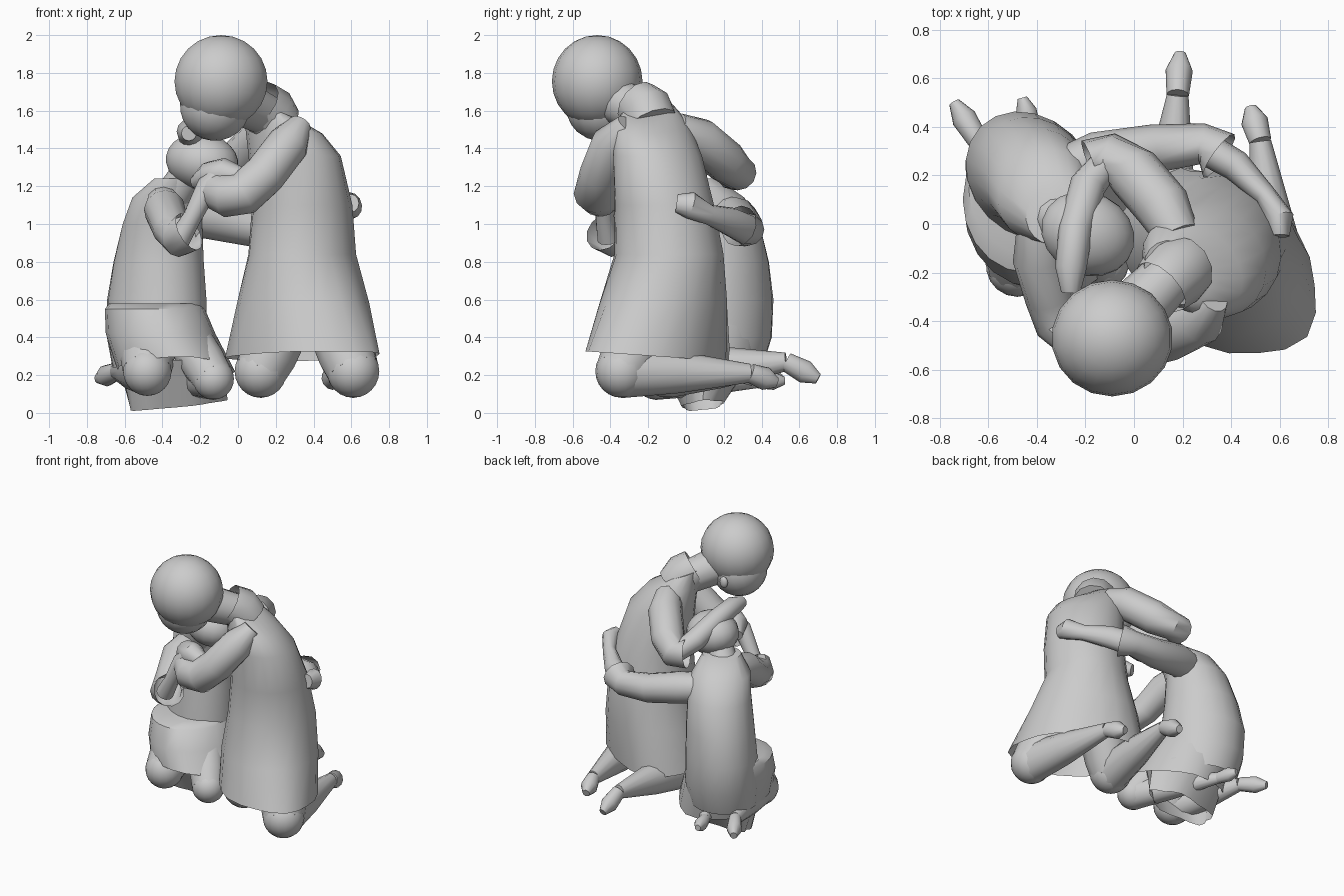
import bpy, bmesh, math
from mathutils import Vector, Matrix

if "Cube" in bpy.data.objects:
    bpy.data.objects.remove(bpy.data.objects["Cube"], do_unlink=True)

grey = bpy.data.materials.new("plain grey")
grey.use_nodes = True
grey.diffuse_color = (.6, .6, .6, 1)
grey.node_tree.nodes["Principled BSDF"].inputs["Base Color"].default_value = (.6, .6, .6, 1)


def finish(name, bm, angle=40):
    bmesh.ops.recalc_face_normals(bm, faces=bm.faces)
    mesh = bpy.data.meshes.new(name)
    bm.to_mesh(mesh)
    bm.free()
    mesh.materials.append(grey)
    obj = bpy.data.objects.new(name, mesh)
    bpy.context.collection.objects.link(obj)
    bpy.ops.object.select_all(action='DESELECT')
    obj.select_set(True)
    bpy.context.view_layer.objects.active = obj
    bpy.ops.object.shade_smooth_by_angle(angle=math.radians(angle))
    return obj


def skin(name, loops, cap_start, cap_end):
    """Bridge a list of equal point loops into one surface."""
    bm = bmesh.new()
    rings = [[bm.verts.new(p) for p in loop] for loop in loops]
    n = len(rings[0])
    for a, b in zip(rings, rings[1:]):
        for i in range(n):
            j = (i + 1) % n
            bm.faces.new((a[i], a[j], b[j], b[i]))
    if cap_start:
        bm.faces.new(rings[0])
    if cap_end:
        bm.faces.new(rings[-1])
    return finish(name, bm)


def garment(name, rings, turn=0, sides=20, cap=True, ripple=0):
    """Loft of level ellipses: centre, two radii, then optional slopes in x and y."""
    loops = []
    for k, (x, y, z, ru, rv, *slope) in enumerate(rings):
        sx, sy = slope or (0, 0)
        loop = []
        for i in range(sides):
            a = math.tau * i / sides
            fold = 1 + (ripple * math.cos(5 * a) if k == 0 else 0)
            d = Matrix.Rotation(math.radians(turn), 3, 'Z') @ Vector(
                (ru * math.cos(a) * fold, rv * math.sin(a) * fold, 0))
            loop.append((x + d.x, y + d.y, z + sx * d.x + sy * d.y))
        loops.append(loop)
    return skin(name, loops, False, cap)


def limb(name, path, radii, flat=1, sides=12, open_end=False):
    """Tube along a path, with a radius at each point."""
    pts = [Vector(p) for p in path]
    loops = []
    for i, (p, r) in enumerate(zip(pts, radii)):
        t = (pts[min(i + 1, len(pts) - 1)] - pts[max(i - 1, 0)]).normalized()
        side = t.cross(Vector((0, 0, 1))).normalized()
        up = side.cross(t)
        loops.append([p + side * r * math.cos(math.tau * k / sides)
                      + up * r * flat * math.sin(math.tau * k / sides)
                      for k in range(sides)])
    return skin(name, loops, True, not open_end)


def ball(name, centre, size, turn=(0, 0, 0)):
    bm = bmesh.new()
    bmesh.ops.create_uvsphere(bm, u_segments=18, v_segments=12, radius=1)
    m = Matrix.Translation(centre)
    for axis, deg in zip('XYZ', turn):
        m = m @ Matrix.Rotation(math.radians(deg), 4, axis)
    bm.transform(m @ Matrix.Diagonal((*size, 1)))
    return finish(name, bm)


# Large figure: coat, collar, head
garment("large_coat", [
    (.35, -.16, .3, .46, .32, 0, -.07),
    (.345, -.12, .58, .37, .32),
    (.34, -.09, .84, .28, .295),
    (.34, -.115, 1.1, .27, .26),
    (.3, -.15, 1.36, .26, .22),
    (.24, -.18, 1.52, .23, .17, -.2, 0),
    (.18, -.2, 1.61, .15, .12, -.4, 0),
], turn=-40, ripple=.03)
limb("large_collar", [(.2, -.18, 1.53), (.16, -.21, 1.6), (.11, -.26, 1.64)],
     [.14, .145, .13], open_end=True)
limb("large_neck", [(.16, -.2, 1.57), (-.04, -.4, 1.67)], [.11, .13])
ball("large_cranium", (-.09, -.47, 1.755), (.25, .24, .245))
ball("large_face", (-.12, -.45, 1.63), (.19, .19, .19), (0, 20, 0))
ball("large_ear", (-.13, -.255, 1.6), (.03, .02, .04))

# Large figure: front arm wrapping the smaller one
limb("large_front_sleeve",
     [(.33, -.31, 1.53), (.27, -.39, 1.43), (.14, -.45, 1.26), (.03, -.48, 1.16),
      (-.06, -.46, 1.15), (-.13, -.4, 1.18)],
     [.06, .11, .115, .115, .115, .1])
limb("large_front_hand",
     [(.02, -.44, 1.25), (-.07, -.42, 1.27), (-.15, -.37, 1.25), (-.22, -.28, 1.22)],
     [.05, .08, .08, .04])
# Large figure: rear arm, bent upward to cradle the head
limb("large_rear_sleeve",
     [(.18, -.05, 1.5), (.12, .07, 1.45), (0, .21, 1.33), (-.1, .28, 1.27), (-.18, .25, 1.28)],
     [.09, .115, .115, .095, .1], open_end=True)
limb("large_rear_forearm",
     [(-.1, .27, 1.26), (-.19, .16, 1.35), (-.24, -.02, 1.45), (-.26, -.18, 1.49), (-.26, -.28, 1.48)],
     [.06, .075, .07, .065, .04])

# Smaller figure: torso, skirt over the lap, neck, head
garment("small_torso", [
    (-.42, .16, .24, .26, .23),
    (-.43, .19, .4, .28, .25),
    (-.43, .2, .6, .285, .24),
    (-.42, .2, .8, .25, .23),
    (-.4, .18, 1, .21, .215),
    (-.37, .12, 1.14, .18, .2),
    (-.32, .04, 1.24, .12, .13),
], turn=-45)
garment("small_skirt", [
    (-.335, .03, .22, .31, .32, 0, -.24),
    (-.41, .07, .42, .29, .33),
    (-.44, .1, .55, .265, .3),
    (-.44, .14, .58, .24, .26),
], ripple=.03)
garment("small_underskirt", [(-.33, .09, .04, .25, .11, .1, .1), (-.36, .1, .28, .28, .25)],
        cap=False, ripple=.1)
limb("small_neck", [(-.34, .04, 1.15), (-.22, -.04, 1.33)], [.1, .09])
ball("small_head", (-.19, -.04, 1.33), (.2, .17, .15), (0, 10, -25))

# Smaller figure: front arm
limb("small_front_sleeve",
     [(-.4, .02, 1.13), (-.39, -.14, 1.08), (-.35, -.3, .97), (-.31, -.4, .93), (-.26, -.43, .96)],
     [.08, .11, .1, .105, .11], open_end=True)
limb("small_front_forearm",
     [(-.31, -.41, .92), (-.24, -.43, 1.04), (-.16, -.43, 1.2), (-.06, -.42, 1.3)],
     [.06, .05, .06, .05])
# Smaller figure: rear arm around the larger back
limb("small_rear_sleeve",
     [(-.32, .2, 1.05), (-.15, .27, 1.03), (.08, .31, .98), (.28, .33, .97), (.35, .28, .99)],
     [.1, .11, .1, .085, .11], open_end=True)
limb("small_rear_forearm",
     [(.28, .32, .97), (.42, .24, 1.01), (.54, .12, 1.05), (.6, .02, 1.1), (.6, -.05, 1.11)],
     [.07, .065, .045, .06, .04], flat=1.2)


def kneeling_leg(name, hip, knee, ankle, toe, thick):
    """Thigh down to the knee, then the shin and the foot lying behind."""
    limb(name + "_thigh", [hip, Vector(hip).lerp(Vector(knee), .7), knee],
         [thick * 1.1, thick * 1.1, thick])
    ball(name + "_knee", knee, (thick, thick, thick))
    calf = Vector(knee).lerp(Vector(ankle), .45)
    limb(name + "_shin", [knee, calf, ankle], [thick * .92, thick * .72, thick * .32], flat=1.1)
    mid = Vector(ankle).lerp(Vector(toe), .6)
    limb(name + "_foot", [ankle, mid, toe], [thick * .33, thick * .4, thick * .18], flat=1.1)


kneeling_leg("large_left_leg", (.5, -.2, .5), (.61, -.34, .22), (.52, .34, .21), (.48, .48, .16), .14)
kneeling_leg("large_right_leg", (.25, -.05, .5), (.12, -.1, .22), (.18, .53, .27), (.19, .7, .18), .14)
kneeling_leg("small_left_leg", (-.3, .05, .45), (-.13, -.16, .18), (-.42, .38, .17), (-.46, .52, .17), .11)
kneeling_leg("small_right_leg", (-.48, .05, .45), (-.48, -.17, .22), (-.64, .34, .22), (-.74, .5, .18), .13)
